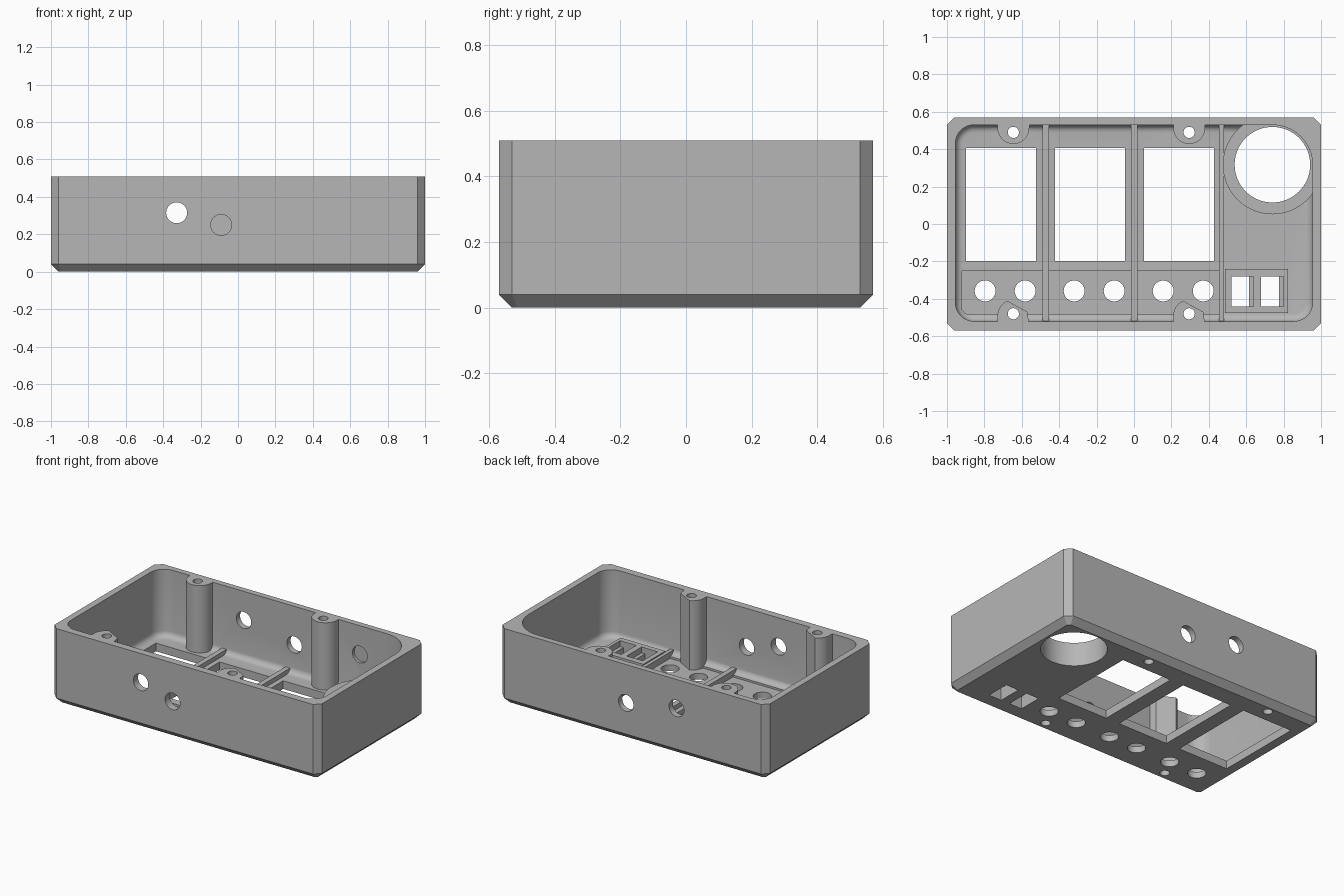
import bpy
import bmesh
from math import sin, cos, pi, radians
from mathutils import Vector

if "Cube" in bpy.data.objects:
    bpy.data.objects.remove(bpy.data.objects["Cube"], do_unlink=True)

grey = bpy.data.materials.new("plain grey")
grey.use_nodes = True
tone = (0.47, 0.47, 0.47, 1)
grey.diffuse_color = tone
grey.node_tree.nodes["Principled BSDF"].inputs["Base Color"].default_value = tone


def loft(name, rings):
    """Closed solid through (outline, z) rings with equal point counts."""
    bm = bmesh.new()
    loops = [[bm.verts.new((x, y, z)) for x, y in pts] for pts, z in rings]
    n = len(loops[0])
    for low, high in zip(loops, loops[1:]):
        for i in range(n):
            j = (i + 1) % n
            bm.faces.new((low[i], low[j], high[j], high[i]))
    bm.faces.new(loops[0][::-1])
    bm.faces.new(loops[-1])
    bmesh.ops.recalc_face_normals(bm, faces=bm.faces)
    mesh = bpy.data.meshes.new(name)
    bm.to_mesh(mesh)
    bm.free()
    mesh.materials.append(grey)
    ob = bpy.data.objects.new(name, mesh)
    bpy.context.collection.objects.link(ob)
    return ob


def prism(name, pts, z0, z1):
    return loft(name, [(pts, z0), (pts, z1)])


def box(name, x0, x1, y0, y1, z0, z1):
    return prism(name, [(x0, y0), (x1, y0), (x1, y1), (x0, y1)], z0, z1)


def arc(cx, cy, r, a0, a1, steps):
    angles = [radians(a0 + (a1 - a0) * i / steps) for i in range(steps + 1)]
    return [(cx + r * cos(a), cy + r * sin(a)) for a in angles]


def circle(cx, cy, r, steps=48):
    return arc(cx, cy, r, 0, 360, steps)[:-1]


def combine(part, operation):
    """Boolean a part into the case, then drop the helper."""
    mod = case.modifiers.new(part.name, "BOOLEAN")
    mod.operation = operation
    mod.solver = "EXACT"
    mod.object = part
    bpy.context.view_layer.objects.active = case
    bpy.ops.object.modifier_apply(modifier=mod.name)
    bpy.data.objects.remove(part, do_unlink=True)


def cut(part):
    combine(part, "DIFFERENCE")


def add(part):
    combine(part, "UNION")


# Outer shell with chamfered corners and bottom edge
def footprint(inset):
    x, y, c = 1 - inset, 0.57 - inset, 0.04 - inset * 0.6
    return [(-x + c, -y), (x - c, -y), (x, -y + c), (x, y - c),
            (x - c, y), (-x + c, y), (-x, y - c), (-x, -y + c)]


case = loft("case", [(footprint(0.04), 0), (footprint(0), 0.04), (footprint(0), 0.51)])


# Cavity with rounded corners and a filleted floor
def cavity_outline(inset):
    corners = [(0.955, 0.53, 0.215, 0), (-0.955, 0.53, 0.1, 90),
               (-0.955, -0.52, 0.1, 180), (0.955, -0.52, 0.1, 270)]
    pts = []
    for x, y, r, a in corners:
        cx = x - r if x > 0 else x + r
        cy = y - r if y > 0 else y + r
        pts += arc(cx, cy, r - inset, a, a + 90, 10)
    return pts


FLOOR, FILLET = 0.055, 0.04
rings = []
for i in range(6):
    a = i / 5 * pi / 2
    rings.append((cavity_outline(FILLET * (1 - sin(a))), FLOOR + FILLET * (1 - cos(a))))
rings.append((cavity_outline(0), 0.6))
cut(loft("cavity", rings))

# Lowered strip under the button holes
cut(box("button_strip", -0.92, 0.46, -0.48, -0.25, 0.042, 0.058))

# Dividing ribs
for x0, x1 in ((-0.49, -0.455), (-0.015, 0.02), (0.455, 0.48)):
    add(box("rib", x0, x1, -0.54, 0.55, 0.03, 0.085))

# Raised collar of the round opening, kept inside the walls
collar = [(min(x, 0.98), min(y, 0.55)) for x, y in circle(0.74, 0.317, 0.265, 64)]
add(prism("collar", collar, 0.03, 0.16))

# Raised switch frame
add(box("switch_frame", 0.487, 0.823, -0.476, -0.24, 0.03, 0.085))

# Screw posts: round at the back, slanted at the front
for x in (-0.645, 0.295):
    back = [(x - 0.085, 0.55)] + arc(x, 0.513, 0.085, 180, 360, 20) + [(x + 0.085, 0.55)]
    front = [(x - 0.085, -0.54)] + arc(x, -0.49, 0.085, 180, 112, 10)
    front += [(x + 0.075, -0.47), (x + 0.085, -0.54)]
    add(prism("back_post", back, 0.03, 0.51))
    add(prism("front_post", front, 0.03, 0.51))
    for y in (-0.48, 0.49):
        cut(prism("screw_hole", circle(x, y, 0.03, 24), -0.1, 0.7))

# Three display windows, each with a pair of button holes
for x in (-0.711, -0.235, 0.241):
    cut(box("window", x - 0.187, x + 0.187, -0.198, 0.406, -0.1, 0.2))
    for side in (-1, 1):
        cut(prism("button_hole", circle(x + 0.022 + side * 0.107, -0.358, 0.056, 32), -0.1, 0.12))

# Round opening and stepped switch slots
cut(prism("round_opening", circle(0.74, 0.317, 0.202, 64), -0.1, 0.3))
for x in (0.52, 0.68):
    cut(box("switch_slot", x, x + 0.095, -0.44, -0.28, -0.1, 0.2))
    cut(box("switch_step", x + 0.05, x + 0.12, -0.44, -0.28, 0.045, 0.2))


# Cable holes through the front and back walls, and a blind pocket inside
def wall_hole(x, z, y0, y1):
    ob = prism("wall_hole", circle(0, 0, 0.056, 32), -y1, -y0)
    for v in ob.data.vertices:
        v.co = Vector((x + v.co.x, -v.co.z, z + v.co.y))
    cut(ob)


for x, z, y0, y1 in ((-0.328, 0.315, -0.7, -0.45), (-0.09, 0.25, -0.7, -0.45),
                     (-0.328, 0.315, 0.45, 0.7), (0.05, 0.25, 0.45, 0.7),
                     (0.54, 0.315, 0.45, 0.55)):
    wall_hole(x, z, y0, y1)

# Smooth the round surfaces, keep the edges sharp
bpy.ops.object.select_all(action="DESELECT")
case.select_set(True)
bpy.context.view_layer.objects.active = case
bpy.ops.object.shade_smooth_by_angle(angle=radians(30))
